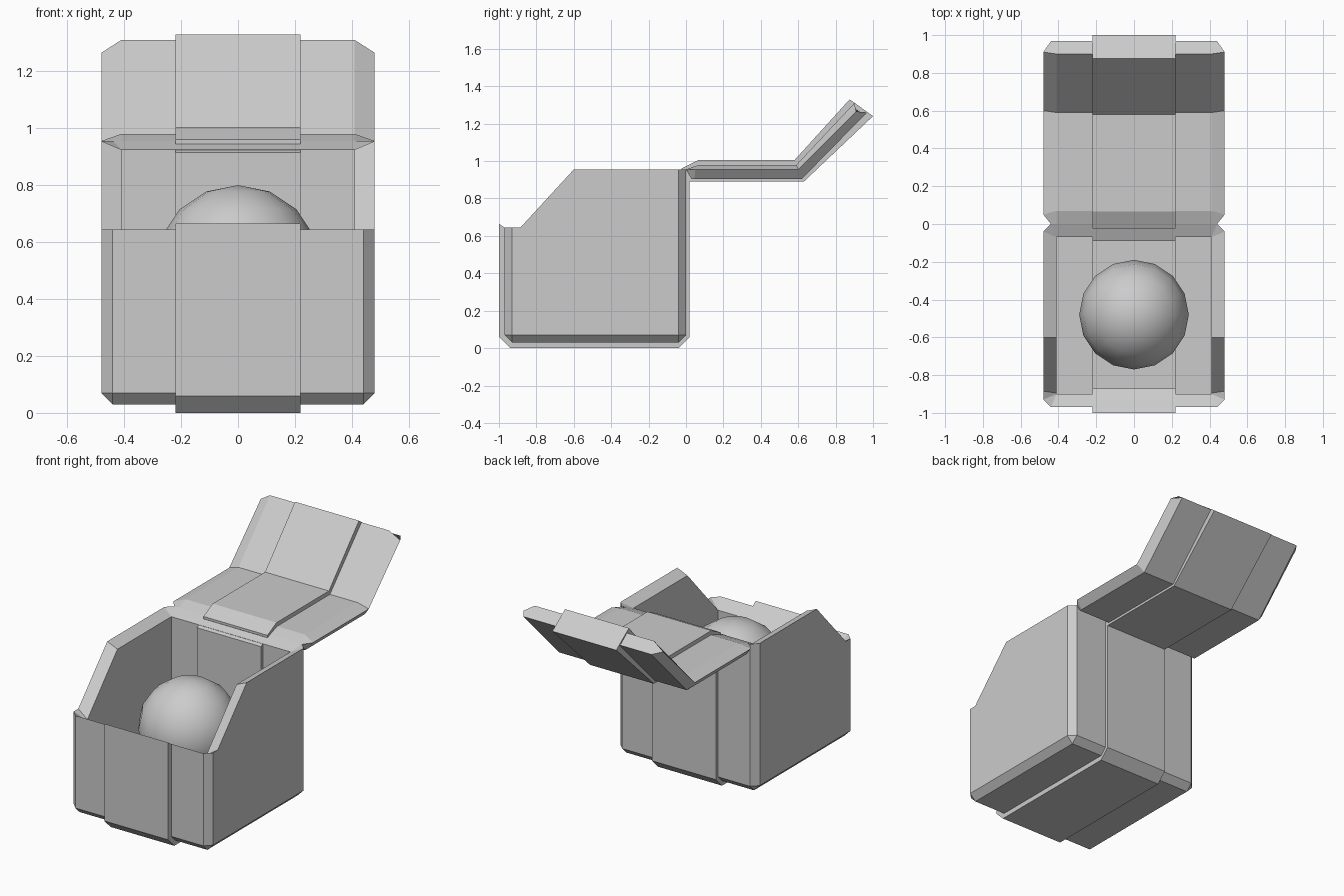
import bpy, bmesh, math

if "Cube" in bpy.data.objects:
    bpy.data.objects.remove(bpy.data.objects["Cube"])

grey = bpy.data.materials.new("plain grey")
grey.diffuse_color = (0.6, 0.6, 0.6, 1)
grey.use_nodes = True
grey.node_tree.nodes["Principled BSDF"].inputs["Base Color"].default_value = grey.diffuse_color


def finish(name, bm):
    """Clean the mesh and turn it into a named object."""
    bmesh.ops.remove_doubles(bm, verts=bm.verts, dist=0.0005)
    bmesh.ops.dissolve_limit(bm, angle_limit=math.radians(1),
                             verts=bm.verts, edges=bm.edges)
    bmesh.ops.recalc_face_normals(bm, faces=bm.faces)
    mesh = bpy.data.meshes.new(name)
    bm.to_mesh(mesh)
    bm.free()
    mesh.materials.append(grey)
    ob = bpy.data.objects.new(name, mesh)
    bpy.context.collection.objects.link(ob)
    return ob


def loft(name, rings, cap_start=True, cap_end=True):
    """Join closed rings of equal length and cap both ends."""
    bm = bmesh.new()
    loops = [[bm.verts.new(p) for p in ring] for ring in rings]
    n = len(loops[0])
    for a, b in zip(loops, loops[1:]):
        for i in range(n):
            j = (i + 1) % n
            bm.faces.new((a[i], a[j], b[j], b[i]))
    bm.faces.new(loops[0])
    bm.faces.new(loops[-1])
    return finish(name, bm)


def band(name, profile, half=0.22):
    """Extrude a side profile (y, z) across x."""
    return loft(name, [[(s * half, y, z) for y, z in profile] for s in (-1, 1)])


def mirrored(half):
    """Close a right-hand row of points with its left-hand mirror."""
    return half + [(-x, y, z) for x, y, z in reversed(half)]


# Box body: open shell with chamfered corners and an inward sloping rim
outer = [(.44, -.97, .645), (.48, -.93, .645), (.48, -.885, .645),
         (.48, -.60, .955), (.48, -.04, .955), (.44, 0, .955)]
inner = [(.41, -.90, .595), (.41, -.90, .595), (.41, -.895, .60),
         (.41, -.60, .925), (.41, -.07, .925), (.41, -.07, .925)]
base = [(.44, min(max(y, -.93), -.04), .03) for x, y, z in outer]
wall = [(x, y, .07) for x, y, z in outer]
floor = [(x, y, .10) for x, y, z in inner]
loft("box_body", [mirrored(r) for r in (base, wall, outer, inner, floor)])

# Raised band around the middle of the box
band("box_band", [(-1, .665), (-1, .06), (-.94, 0), (-.04, 0), (.02, .06),
                  (.02, .89), (-.02, .945), (-.09, .915), (-.09, .12),
                  (-.87, .12), (-.87, .575)])

# Open lid: hinge, flat panel, bend and raised flap (inner, rim, outer edge)
stations = [
    [(.41, 0, .955), (.44, 0, .953), (.44, .03, .905)],
    [(.41, .07, .98), (.48, .05, .955), (.44, .045, .905)],
    [(.41, .59, .98), (.48, .60, .955), (.44, .62, .905)],
    [(.41, .90, 1.31), (.48, .91, 1.265), (.44, .968, 1.26)],
]
loft("lid", [mirrored(s) for s in stations])

# Raised band around the middle of the lid
band("lid_band", [(-.025, .96), (.065, 1.005), (.58, 1.005), (.875, 1.33),
                  (1, 1.24), (.63, .89), (.02, .89), (-.025, .945)])

# Ball held inside the box
bpy.ops.mesh.primitive_uv_sphere_add(segments=16, ring_count=8, radius=.29,
                                     location=(0, -.48, .51))
ball = bpy.context.object
ball.name = "ball"
ball.data.materials.append(grey)
bpy.ops.object.shade_smooth()
